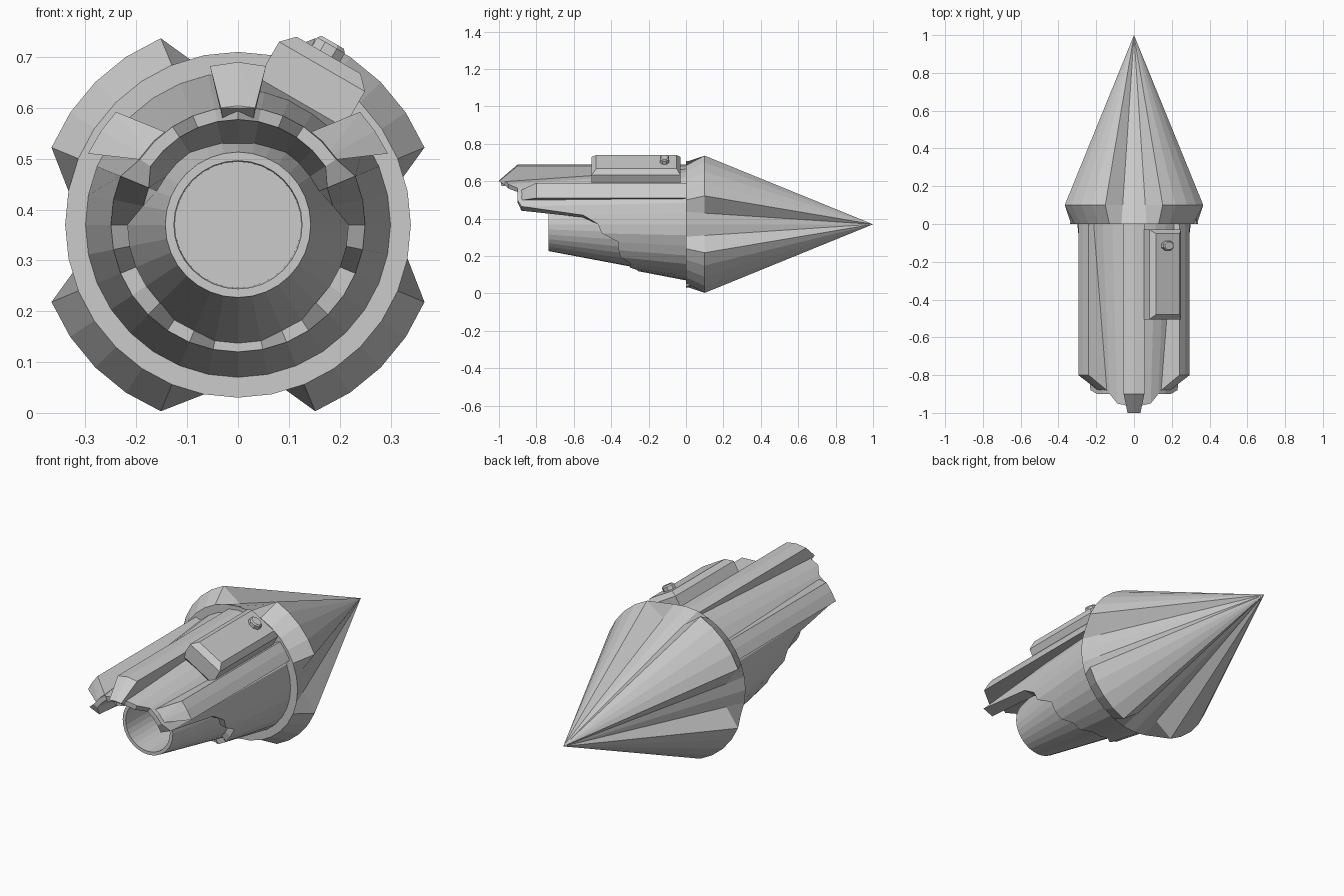
import bpy, bmesh
from math import sin, cos, pi, radians
from mathutils import Vector

if "Cube" in bpy.data.objects:
    bpy.data.objects.remove(bpy.data.objects["Cube"])

N, CZ = 32, 0.37   # sides and height of the long axis


def polar(r, k, y):
    a = 2 * pi * k / N          # k = 0 is straight up
    return Vector((r * sin(a), y, CZ + r * cos(a)))


def finish(bm, name):
    bmesh.ops.recalc_face_normals(bm, faces=bm.faces)
    me = bpy.data.meshes.new(name)
    bm.to_mesh(me)
    bm.free()
    ob = bpy.data.objects.new(name, me)
    bpy.context.collection.objects.link(ob)
    return ob


def loft(name, rings, closed=False, tip=None, cap=False):
    """Each ring is a function k -> (radius, y)."""
    bm = bmesh.new()
    loops = [[bm.verts.new(polar(*(lambda p: (p[0], k, p[1]))(f(k)))) for k in range(N)] for f in rings]
    pairs = list(zip(loops, loops[1:]))
    if closed:
        pairs.append((loops[-1], loops[0]))
    for a, b in pairs:
        for k in range(N):
            j = (k + 1) % N
            bm.faces.new((a[k], a[j], b[j], b[k]))
    if tip:
        t = bm.verts.new(tip)
        for k in range(N):
            bm.faces.new((loops[-1][k], loops[-1][(k + 1) % N], t))
    if cap:
        bm.faces.new(loops[-1])
    return finish(bm, name)


def hull(name, pts):
    bm = bmesh.new()
    for p in pts:
        bm.verts.new(p)
    bmesh.ops.convex_hull(bm, input=bm.verts)
    bmesh.ops.dissolve_limit(bm, angle_limit=radians(1), verts=bm.verts, edges=bm.edges)
    return finish(bm, name)


# Drill cone: four raised lobes separated by grooves, flat collar at the back
def shoulder(k):
    return (0.397 if 2 <= k % 8 <= 6 else 0.306, 0.1)


loft("drill_cone", [lambda k: (0.27, 0), lambda k: (0.34, 0), shoulder], tip=(0, 1, CZ))

# Outer sleeve with a jagged, slanted rim that reaches furthest along the top
RIM = [-0.99, -0.96, -0.95, -0.90, -0.90, -0.90, -0.88, -0.55, -0.47,
       -0.45, -0.36, -0.36, -0.35, -0.30, -0.30, -0.26, -0.26]


def rim_y(k):
    return RIM[min(k, N - k)]


def rim_out(k):
    m = min(k, N - k)
    return (0.232 if m < 6 else 0.25, rim_y(k))


def rim_in(k):
    m = min(k, N - k)
    return (0.207 if m < 6 else 0.19 if m < 8 else 0.217, rim_y(k))


def seat(k):
    y = rim_y(k) * 0.65
    return (0.143 + (0.73 + y) * 0.19, y)


loft("sleeve", [lambda k: (0.30, 0), rim_out, rim_in, seat])

# Inner tube with a recessed floor
loft("inner_tube", [lambda k: (0.282, 0), lambda k: (0.143, -0.735),
                    lambda k: (0.126, -0.735), lambda k: (0.124, -0.40)], cap=True)

# Ridges along the sleeve: one on top and a mirrored pair on the sides
hull("top_ridge", [(s * x, y, z) for s in (-1, 1) for x, y, z in
                   [(0.055, 0, 0.682), (0.055, -0.9, 0.682), (0.034, -1, 0.60),
                    (0.03, -0.96, 0.575), (0.03, 0, 0.575)]]
     + [(0, 0, 0.69), (0, -0.9, 0.69), (0, -1, 0.604)])
for side, s in (("left", -1), ("right", 1)):
    hull(side + "_ridge", [(s * x, y, z) for x, y, z in
                           [(0.24, 0, 0.592), (0.24, -0.8, 0.592), (0.12, -0.9, 0.543),
                            (0.295, 0, 0.51), (0.295, -0.8, 0.51), (0.165, -0.9, 0.495),
                            (0.269, 0, 0.555), (0.269, -0.8, 0.555),
                            (0.12, 0, 0.543), (0.165, 0, 0.495)]])


# Control box sitting on the sleeve, tilted 30 degrees
def tilted(t, r, y):
    return (0.866 * t + 0.5 * r, y, CZ - 0.5 * t + 0.866 * r)


hull("control_box", [tilted(*p) for y, e in ((-0.505, -0.48), (-0.03, -0.05)) for p in
                     [(-0.11, 0.27, y), (0.085, 0.27, y), (-0.11, 0.352, y), (0.085, 0.352, y),
                      (-0.085, 0.378, e), (0.06, 0.378, e),
                      (-0.09, 0.24, e), (0.07, 0.24, e)]])
hull("box_button", [tilted(-0.018 + 0.034 * q * cos(pi / 4 * (i + 0.5)), r,
                           -0.115 + 0.027 * q * sin(pi / 4 * (i + 0.5)))
                    for i in range(8) for r, q in ((0.37, 1), (0.397, 1), (0.404, 0.8))])
